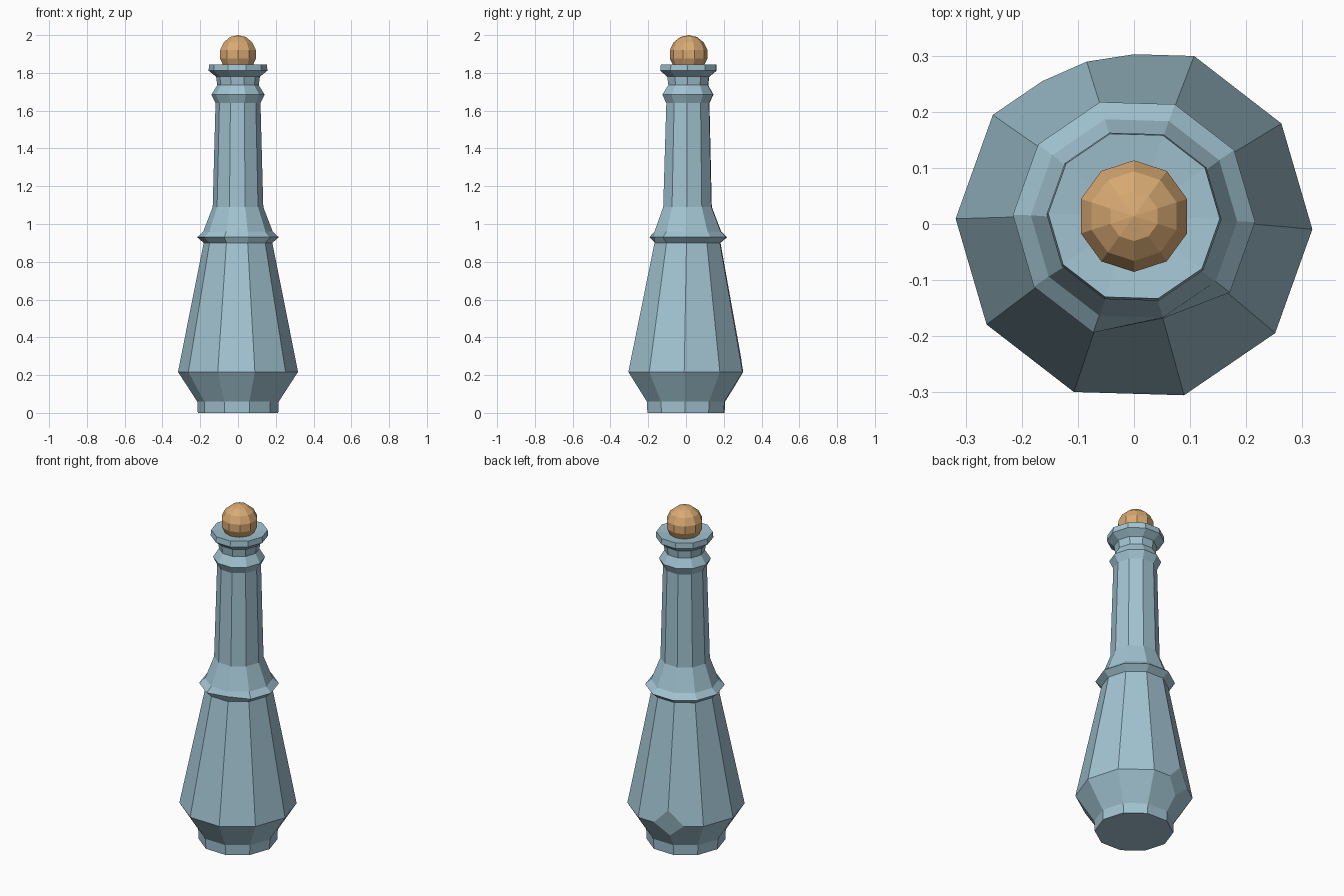
import bpy, bmesh, math
from mathutils import Vector

if "Cube" in bpy.data.objects:
    bpy.data.objects.remove(bpy.data.objects["Cube"])

SIDES = 10


def material(name, rgb):
    m = bpy.data.materials.new(name)
    m.diffuse_color = (*rgb, 1)
    m.use_nodes = True
    m.node_tree.nodes["Principled BSDF"].inputs["Base Color"].default_value = m.diffuse_color
    return m


def finish(bm, name, mat):
    bmesh.ops.recalc_face_normals(bm, faces=bm.faces[:])
    me = bpy.data.meshes.new(name)
    bm.to_mesh(me)
    bm.free()
    me.materials.append(mat)
    ob = bpy.data.objects.new(name, me)
    bpy.context.collection.objects.link(ob)
    return ob


glass = material("blue grey glass", (0.36, 0.55, 0.64))
cork = material("tan cork", (0.69, 0.40, 0.17))

# Bottle profile: radius, height, sideways drift in y (slightly crooked neck)
profile = [
    (0.213, 0.00, 0.0), (0.216, 0.06, 0.0), (0.318, 0.217, 0.0),
    (0.182, 0.90, 0.008), (0.216, 0.93, 0.01), (0.184, 0.96, 0.01),
    (0.134, 1.09, 0.008), (0.119, 1.64, 0.01), (0.141, 1.685, 0.01),
    (0.110, 1.735, 0.012), (0.116, 1.78, 0.012), (0.156, 1.812, 0.013),
    (0.153, 1.845, 0.014),
]
bm = bmesh.new()
rings = []
for r, z, dy in profile:
    ring = []
    for i in range(SIDES):
        a = math.radians(-1.7) + math.tau * i / SIDES
        ring.append(bm.verts.new((r * math.cos(a), r * math.sin(a) + dy, z)))
    rings.append(ring)
for lo, hi in zip(rings, rings[1:]):
    for i in range(SIDES):
        j = (i + 1) % SIDES
        bm.faces.new((lo[i], lo[j], hi[j], hi[i]))
bm.faces.new(rings[0][::-1])

# Slightly dished mouth
centre = bm.verts.new((0, 0.014, 1.83))
for i in range(SIDES):
    bm.faces.new((rings[-1][i], rings[-1][(i + 1) % SIDES], centre))

# Dent in the front of the collar
rings[4][8].co = Vector((0.052, -0.168, 0.93))

# Chip knocked off one corner of the belly at the back
bmesh.ops.bevel(bm, geom=[rings[2][3]], offset=0.09, offset_type='OFFSET',
                segments=1, profile=0.5, affect='VERTICES')
finish(bm, "bottle", glass)

# Round stopper
bm = bmesh.new()
bmesh.ops.create_uvsphere(bm, u_segments=10, v_segments=7, radius=0.102)
for v in bm.verts:
    v.co += Vector((0, 0.014, 1.898))
finish(bm, "stopper", cork)
